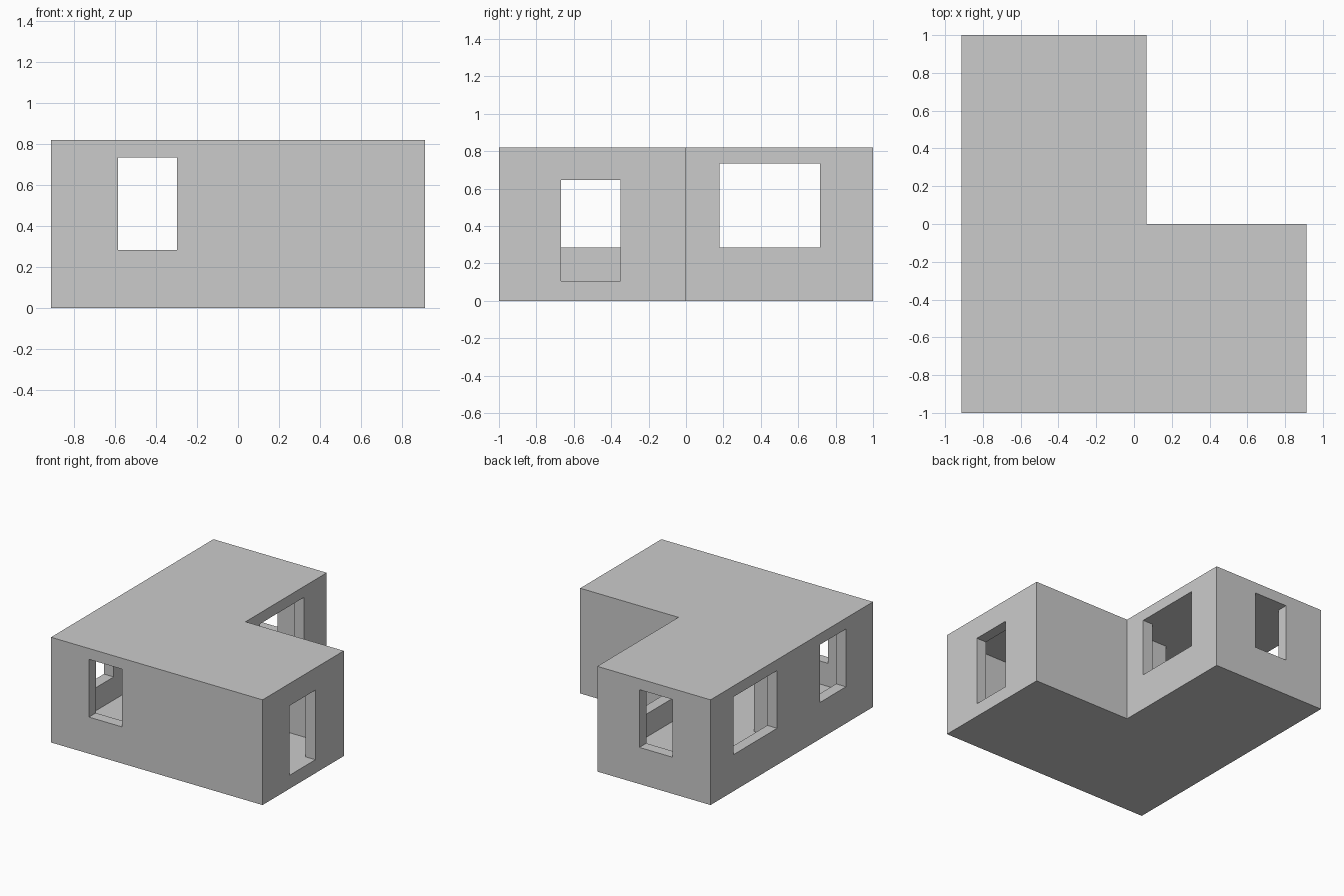
import bpy, bmesh

if "Cube" in bpy.data.objects:
    bpy.data.objects.remove(bpy.data.objects["Cube"])

T = 0.085                      # wall thickness
H, FLOOR, CEIL = 0.82, 0.105, 0.735
X0, X1, XW = -0.912, 0.912, 0.065   # left side, right side, wing's right side


def box(name, x, y, z):
    bm = bmesh.new()
    bmesh.ops.create_cube(bm, size=1)
    for v in bm.verts:
        v.co = [r[0] if c < 0 else r[1] for c, r in zip(v.co, (x, y, z))]
    me = bpy.data.meshes.new(name)
    bm.to_mesh(me)
    bm.free()
    ob = bpy.data.objects.new(name, me)
    bpy.context.collection.objects.link(ob)
    return ob


# L-shaped solid: footprint extruded up
bm = bmesh.new()
plan = [(X0, -1), (X1, -1), (X1, 0), (XW, 0), (XW, 1), (X0, 1)]
base = bm.faces.new([bm.verts.new((x, y, 0)) for x, y in plan])
up = bmesh.ops.extrude_face_region(bm, geom=[base], use_keep_orig=True)
bmesh.ops.translate(bm, vec=(0, 0, H),
                    verts=[g for g in up["geom"] if isinstance(g, bmesh.types.BMVert)])
bmesh.ops.recalc_face_normals(bm, faces=bm.faces)
me = bpy.data.meshes.new("house_shell")
bm.to_mesh(me)
bm.free()
house = bpy.data.objects.new("house_shell", me)
bpy.context.collection.objects.link(house)

WIN = (0.285, CEIL)            # window sill and head heights
cutters = [
    # two rooms, with a partition left between them
    box("front_room", (X0 + T, X1 - T), (-1 + T, -T), (FLOOR, CEIL)),
    box("wing_room", (X0 + T, XW - T), (0, 1 - T), (FLOOR, CEIL)),
    # doorway through the partition
    box("inner_doorway", (-0.585, -0.298), (-T - 0.03, 0.03), (FLOOR, CEIL)),
    # windows in front and back walls
    box("front_window", (-0.585, -0.298), (-1.1, -0.85), WIN),
    box("back_window", (-0.585, -0.298), (0.85, 1.1), WIN),
    # windows on both sides of the wing
    box("wing_windows", (-1.1, 0.2), (0.18, 0.717), WIN),
    # left window and right door of the front room
    box("left_window", (-1.1, -0.75), (-0.667, -0.35), WIN),
    box("right_door", (0.75, 1.1), (-0.667, -0.35), (FLOOR, 0.647)),
]

# cut everything out of the shell
bpy.context.view_layer.objects.active = house
for c in cutters:
    mod = house.modifiers.new(c.name, 'BOOLEAN')
    mod.operation, mod.solver, mod.object = 'DIFFERENCE', 'EXACT', c
    bpy.ops.object.modifier_apply(modifier=mod.name)
    bpy.data.objects.remove(c)
